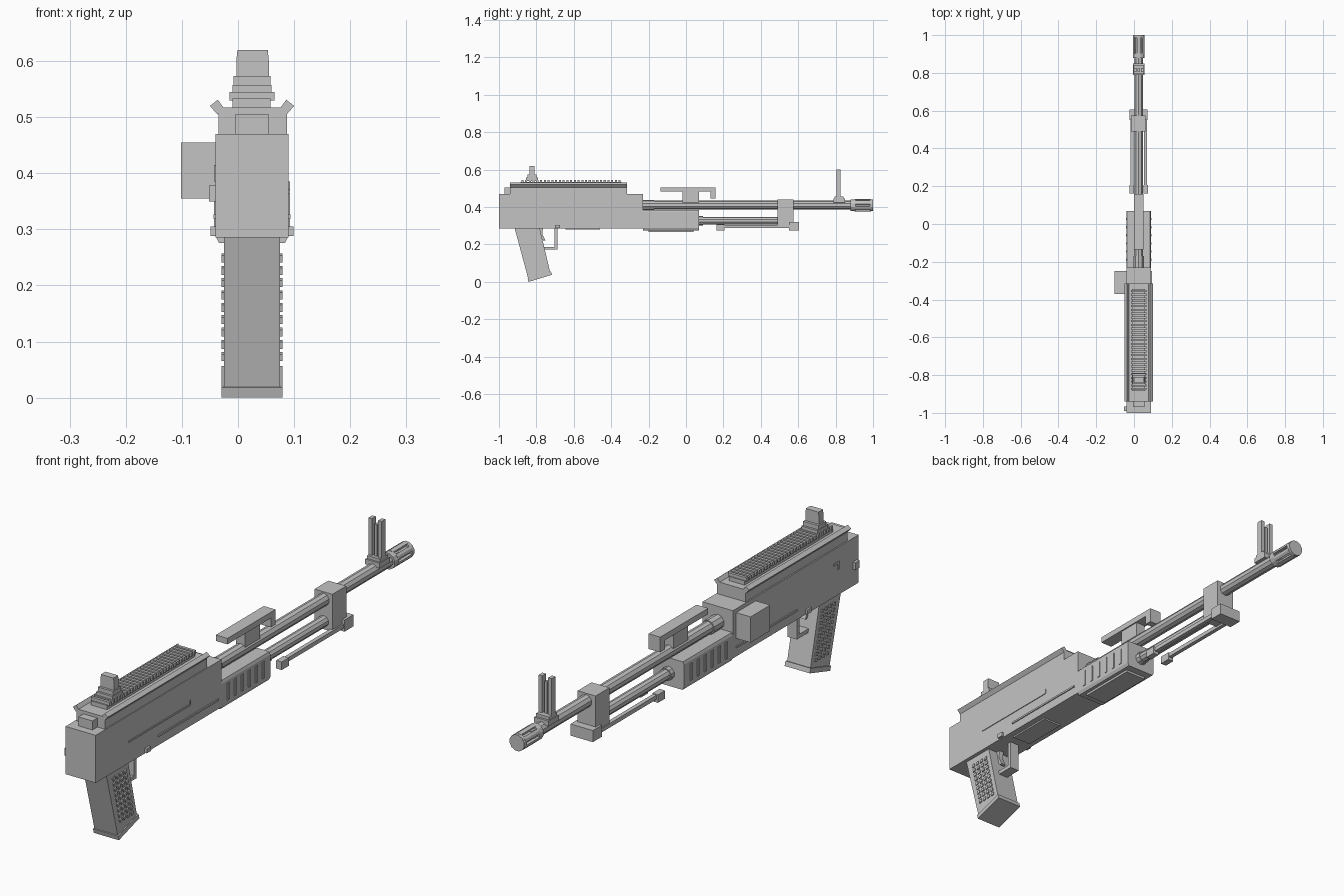
import bpy, bmesh, math
from mathutils import Vector

if "Cube" in bpy.data.objects:
    bpy.data.objects.remove(bpy.data.objects["Cube"])

CX = 0.025  # centre line of the weapon in x
grey = bpy.data.materials.new("plain grey")
grey.diffuse_color = (0.55, 0.55, 0.55, 1)
grey.use_nodes = True
grey.node_tree.nodes["Principled BSDF"].inputs["Base Color"].default_value = grey.diffuse_color


def finish(name, bm):
    bmesh.ops.recalc_face_normals(bm, faces=bm.faces)
    me = bpy.data.meshes.new(name)
    bm.to_mesh(me)
    bm.free()
    me.materials.append(grey)
    ob = bpy.data.objects.new(name, me)
    bpy.context.collection.objects.link(ob)
    return ob


def add_box(bm, x0, x1, y0, y1, z0, z1):
    vs = bmesh.ops.create_cube(bm, size=1)["verts"]
    for v in vs:
        v.co = Vector((x0 + (v.co.x + .5) * (x1 - x0),
                       y0 + (v.co.y + .5) * (y1 - y0),
                       z0 + (v.co.z + .5) * (z1 - z0)))


def boxes(name, *dims):
    bm = bmesh.new()
    for d in dims:
        add_box(bm, *d)
    return finish(name, bm)


def add_prism(bm, pts, axis, a, b):
    """Extrude a profile: axis 'x' takes (y, z) points, axis 'y' takes (x, z)."""
    def put(p, t):
        return (t, p[0], p[1]) if axis == 'x' else (p[0], t, p[1])
    lo = [bm.verts.new(put(p, a)) for p in pts]
    hi = [bm.verts.new(put(p, b)) for p in pts]
    bm.faces.new(lo)
    bm.faces.new(hi[::-1])
    n = len(pts)
    for i in range(n):
        bm.faces.new((lo[i], lo[(i + 1) % n], hi[(i + 1) % n], hi[i]))


def prism(name, pts, axis, a, b):
    bm = bmesh.new()
    add_prism(bm, pts, axis, a, b)
    return finish(name, bm)


def ring(r, z, n=10):
    return [(CX + r * math.cos(2 * math.pi * (i + .5) / n),
             z + r * math.sin(2 * math.pi * (i + .5) / n)) for i in range(n)]


def mirrored(x0, x1, *rest):
    """A box and its mirror image across the centre line."""
    return [(x0, x1, *rest), (2 * CX - x1, 2 * CX - x0, *rest)]


# Receiver body and top deck
boxes("receiver", (-.04, .09, -1, -.23, .285, .47))
boxes("rear_latch", (-.005, .055, -.97, -.93, .47, .505))
boxes("top_deck", (-.035, .087, -.94, -.315, .47, .517))
bm = bmesh.new()
flare = [(.073, .513), (.087, .505), (.10, .52), (.086, .531)]
add_prism(bm, flare, 'y', -.94, -.315)
add_prism(bm, [(2 * CX - x, z) for x, z in flare], 'y', -.94, -.315)
finish("flared_rails", bm)

# Toothed top rail
boxes("rail_base", (-.01, .058, -.885, -.345, .515, .533))
n = 27
boxes("rail_teeth", *[(-.015, .065, -.88 + i * .02, -.869 + i * .02, .53, .545) for i in range(n)])

# Rear sight
boxes("rear_sight_base", (-.010, .060, -.855, -.792, .54, .557),
      (-.008, .058, -.847, -.80, .557, .573))
prism("rear_sight_leaf", [(-.003, .57), (-.003, .60), (-.001, .62), (.053, .62),
                          (.055, .60), (.055, .57)], 'y', -.838, -.81)

# Side details of the receiver
boxes("side_box", (-.102, -.04, -.37, -.25, .355, .455))
boxes("rear_button", (-.052, -.04, -.99, -.965, .35, .378))
boxes("selector_pins", *mirrored(.09, .099, -.70, -.675, .288, .305))
boxes("lower_ridges", *mirrored(.09, .094, -.62, -.25, .319, .326))
boxes("upper_ridge", (.09, .093, -.80, -.42, .366, .372), (.09, .093, -.426, -.42, .366, .385))
boxes("left_mark", (-.043, -.04, -.88, -.87, .385, .415), (-.043, -.04, -.87, -.845, .407, .415))
boxes("belly_plate", (-.015, .065, -.645, -.46, .279, .286))

# Pistol grip with rows of raised studs
prism("grip", [(-.917, .29), (-.842, .012), (-.725, .047), (-.783, .29)], 'x', -.025, .075)
prism("grip_base_plate", [(-.847, .018), (-.842, 0), (-.717, .038), (-.722, .056)], 'x', -.029, .079)
bm = bmesh.new()
for row in range(9):
    z = .065 + row * .022
    for col in range(4):
        y = -.842 - (z - .012) * .27 + .022 + col * .024 + (z - .04) * .03
        s = [(y, z), (y + .013, z + .004), (y + .010, z + .016), (y - .003, z + .012)]
        add_prism(bm, s, 'x', .074, .079)
        add_prism(bm, s, 'x', -.029, -.024)
finish("grip_studs", bm)

# Trigger and guard
boxes("trigger_guard", (.005, .045, -.702, -.686, .172, .286),
      (.005, .045, -.768, -.686, .172, .187))
prism("trigger", [(-.78, .287), (-.765, .287), (-.768, .255), (-.752, .222),
                  (-.762, .22), (-.782, .25)], 'x', .015, .035)

# Handguard with ribs and bottom plate
prism("handguard", [(-.036, .385), (-.04, .375), (-.04, .288), (-.034, .276),
                    (.084, .276), (.09, .288), (.09, .375), (.086, .385)], 'y', -.23, .07)
boxes("handguard_ribs", *[b for i in range(6) for b in
      mirrored(.089, .093, -.195 + i * .043, -.183 + i * .043, .30, .365)])
boxes("handguard_bottom_plate", (-.02, .07, -.20, .04, .267, .278))

# Barrel, gas tube and slotted muzzle
prism("barrel", ring(.024, .411), 'y', -.235, .93)
prism("barrel_collar", ring(.028, .411), 'y', -.235, -.17)
prism("gas_tube", ring(.021, .327), 'y', .06, .50)
prism("gas_tube_collar", ring(.025, .327), 'y', .065, .09)
prism("muzzle_rear", ring(.032, .41, 12), 'y', .88, .905)
prism("muzzle_tip", ring(.032, .41, 12), 'y', .985, 1)
bm = bmesh.new()
for i in range(6):
    a = i * math.pi / 3 + math.pi / 6
    bar = [(CX + r * math.cos(a + d), .41 + r * math.sin(a + d))
           for r, d in ((.018, -.33), (.032, -.33), (.033, 0), (.032, .33), (.018, .33))]
    add_prism(bm, bar, 'y', .90, .99)
finish("muzzle_prongs", bm)
prism("muzzle_core", ring(.022, .41, 12), 'y', .90, .99)

# Carrying handle
boxes("carry_handle", (0, .05, -.136, .158, .482, .505),
      (0, .05, .13, .158, .446, .483),
      (.005, .045, -.02, .07, .425, .483))

# Gas block and folded support legs
boxes("gas_block", (-.015, .062, .49, .575, .295, .44))
boxes("leg_mount", (-.024, .072, .55, .605, .275, .32))
boxes("folded_legs", *mirrored(.052, .068, .19, .56, .287, .303))
boxes("leg_feet", *mirrored(.05, .074, .162, .206, .275, .306))

# Front sight
boxes("front_sight_base", (-.006, .056, .788, .85, .425, .445),
      (-.003, .053, .795, .842, .445, .457))
boxes("front_sight_ears", *mirrored(.038, .053, .804, .827, .455, .60))
boxes("front_sight_post", (.019, .031, .808, .823, .455, .58))
